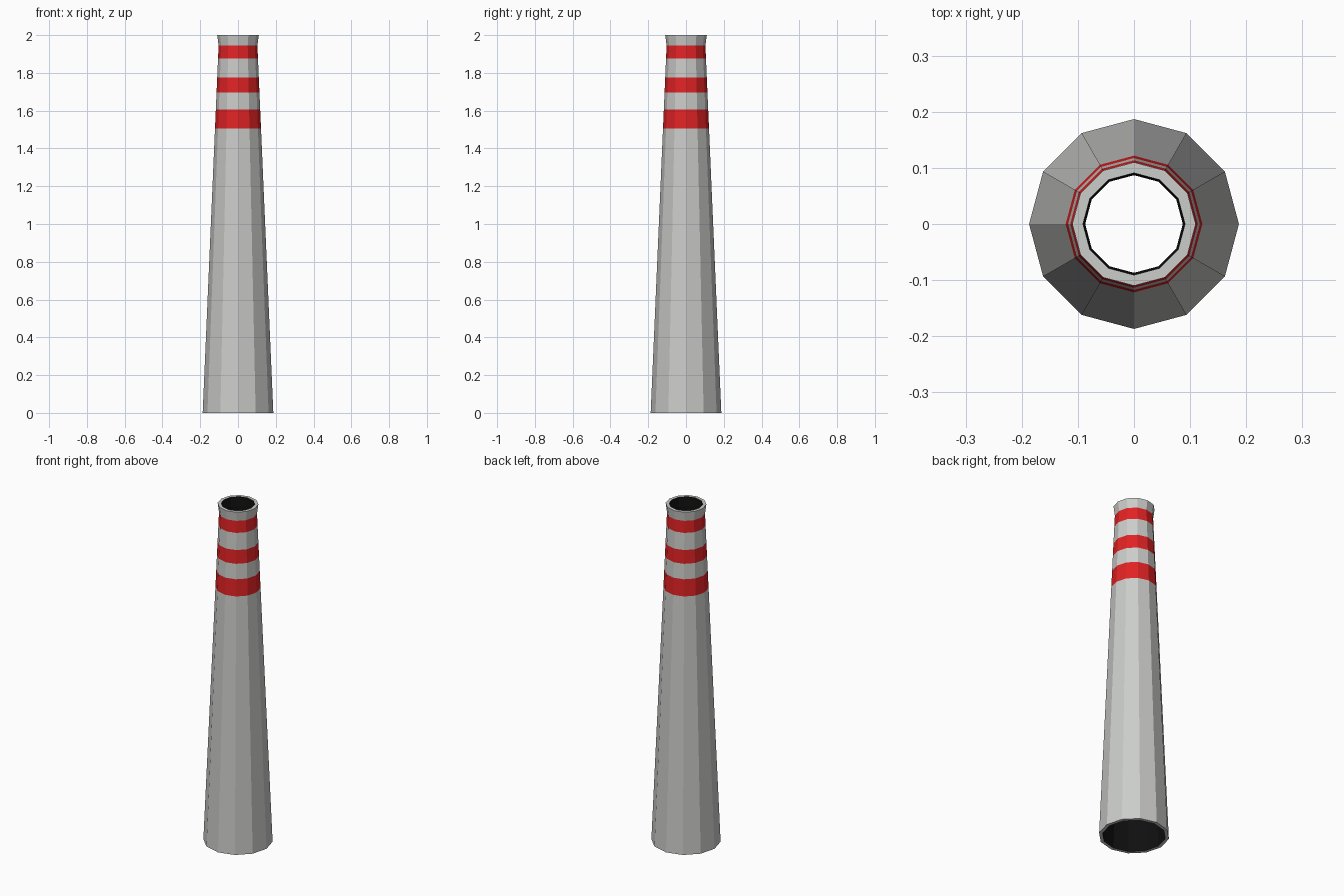
import bpy, bmesh, math

if "Cube" in bpy.data.objects:
    bpy.data.objects.remove(bpy.data.objects["Cube"])

SIDES = 12

def material(name, rgb):
    m = bpy.data.materials.new(name)
    m.diffuse_color = (*rgb, 1)
    m.use_nodes = True
    m.node_tree.nodes["Principled BSDF"].inputs["Base Color"].default_value = m.diffuse_color
    return m

GREY, RED, BLACK = 0, 1, 2
mats = [material("concrete grey", (0.6, 0.61, 0.59)),
        material("stripe red", (0.75, 0.016, 0.018)),
        material("soot black", (0.005, 0.005, 0.005))]

def taper(z):
    # Straight taper of the outer wall
    return 0.187 - 0.0433 * z

# Closed wall section: (radius, height, colour of the band leading to the next point)
bands = [(0, GREY), (1.505, RED), (1.605, GREY), (1.695, RED),
         (1.775, GREY), (1.875, RED), (1.945, GREY)]
profile = [(taper(z), z, c) for z, c in bands]
profile += [(0.11, 2.0, GREY),        # flared rim, flat top
            (0.091, 2.0, BLACK),      # flue going down
            (0.087, 1.945, BLACK),
            (0.168, 0.0, GREY)]       # bottom ring

# Chimney: sweep the section round z
bm = bmesh.new()
rings = []
for r, z, _ in profile:
    rings.append([bm.verts.new((r * math.cos(a), r * math.sin(a), z))
                  for a in (2 * math.pi * i / SIDES for i in range(SIDES))])
for k, (_, _, colour) in enumerate(profile):
    lo, hi = rings[k], rings[(k + 1) % len(rings)]
    for i in range(SIDES):
        j = (i + 1) % SIDES
        face = bm.faces.new((lo[i], lo[j], hi[j], hi[i]))
        face.material_index = colour
bmesh.ops.recalc_face_normals(bm, faces=bm.faces)

mesh = bpy.data.meshes.new("chimney")
bm.to_mesh(mesh)
bm.free()
for m in mats:
    mesh.materials.append(m)
bpy.context.collection.objects.link(bpy.data.objects.new("chimney", mesh))
